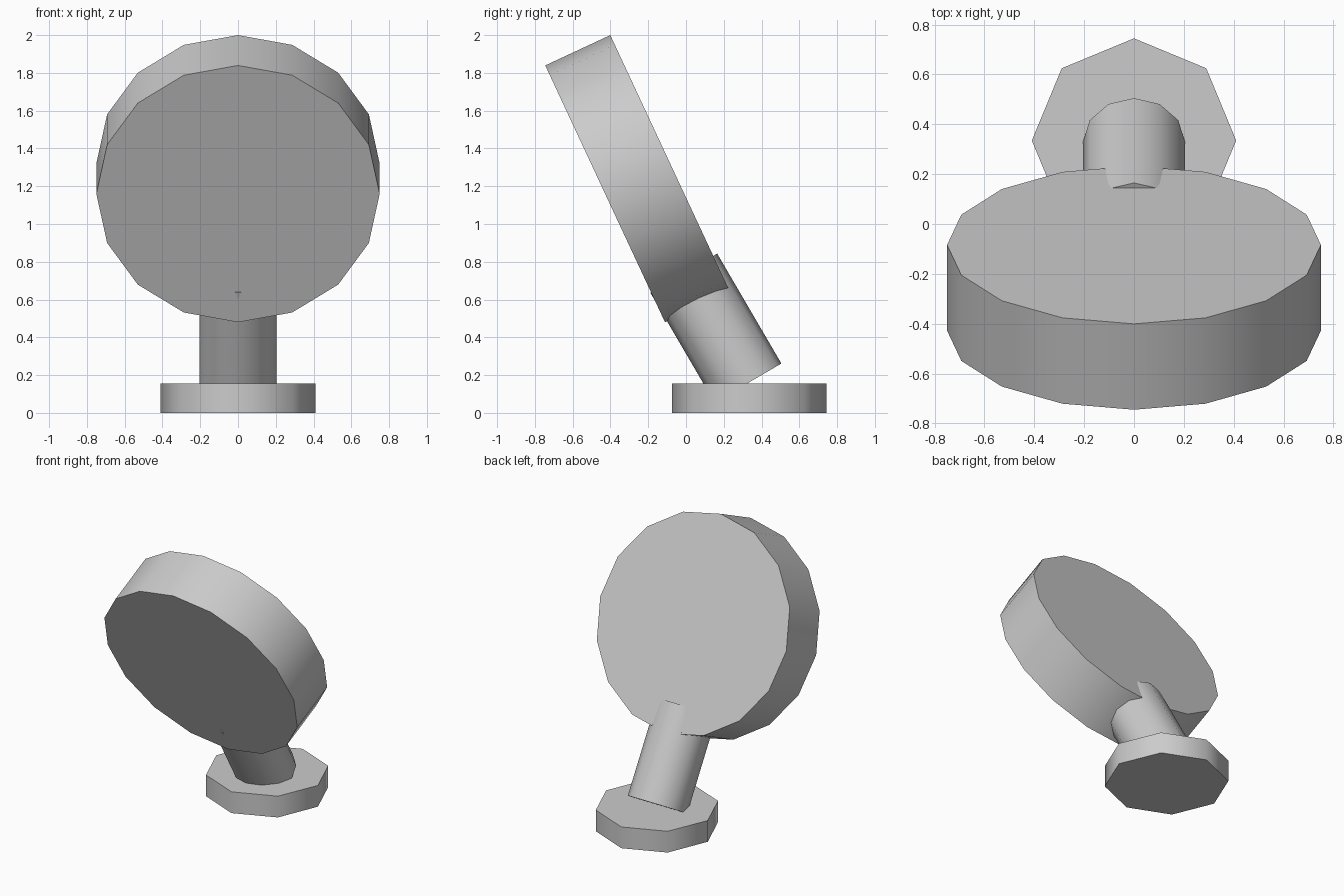
import bpy
import math

cube = bpy.data.objects.get("Cube")
if cube:
    bpy.data.objects.remove(cube, do_unlink=True)

grey = bpy.data.materials.new("plain grey")
grey.use_nodes = True
colour = (0.6, 0.6, 0.6, 1)
grey.diffuse_color = colour
for node in grey.node_tree.nodes:
    if node.type == 'BSDF_PRINCIPLED':
        node.inputs["Base Color"].default_value = colour


def cylinder(name, sides, radius, depth, centre, tilt=0):
    """Smooth-sided low-poly cylinder, tilted about x in degrees."""
    bpy.ops.mesh.primitive_cylinder_add(
        vertices=sides, radius=radius, depth=depth, location=centre,
        rotation=(math.radians(tilt), 0, 0))
    part = bpy.context.object
    part.name = name
    part.data.materials.append(grey)
    bpy.ops.object.shade_smooth_by_angle(angle=math.radians(60))
    return part


# Octagonal foot resting on the ground
cylinder("base", 8, 0.41, 0.155, (0, 0.335, 0.0775))

# Leaning stem, its lower end sunk in the base and its upper end in the disc
cylinder("stem", 12, 0.205, 0.674, (0, 0.158, 0.449), 30.3)

# Thick round head, tipped forward
cylinder("disc", 16, 0.75, 0.38, (0, -0.256, 1.24), -65)
